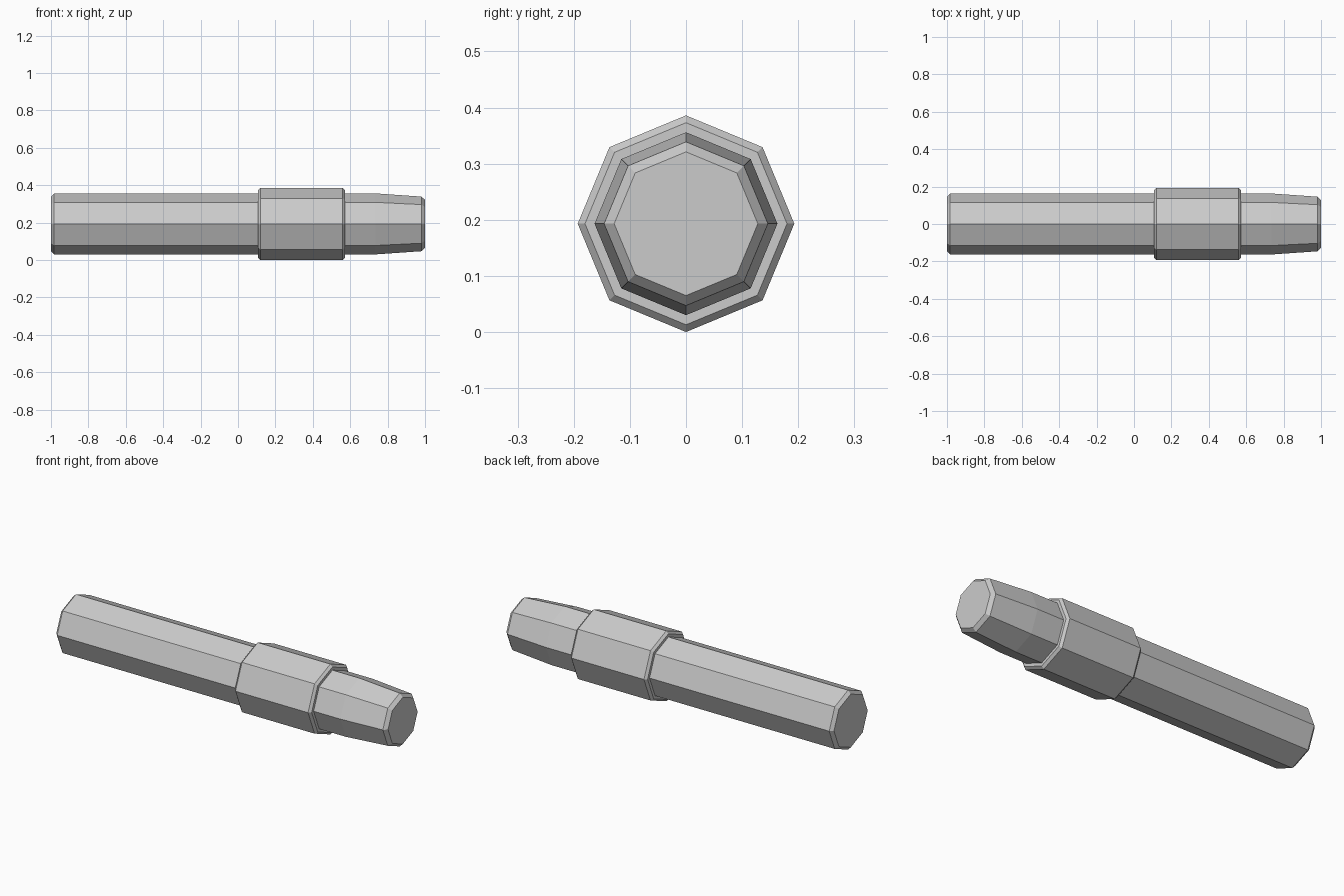
import bpy, bmesh, math

if "Cube" in bpy.data.objects:
    bpy.data.objects.remove(bpy.data.objects["Cube"])

SIDES = 8
AXIS_Z = 0.193


def lathe_x(name, profile):
    """Closed octagonal solid along x from (x, radius) stations."""
    bm = bmesh.new()
    rings = []
    for x, r in profile:
        rings.append([bm.verts.new((x, r * math.cos(a), AXIS_Z + r * math.sin(a)))
                      for a in (2 * math.pi * i / SIDES for i in range(SIDES))])
    for a, b in zip(rings, rings[1:]):
        for i in range(SIDES):
            j = (i + 1) % SIDES
            bm.faces.new((a[i], a[j], b[j], b[i]))
    bm.faces.new(rings[0])
    bm.faces.new(rings[-1])
    bmesh.ops.recalc_face_normals(bm, faces=bm.faces)
    mesh = bpy.data.meshes.new(name)
    bm.to_mesh(mesh)
    bm.free()
    obj = bpy.data.objects.new(name, mesh)
    bpy.context.collection.objects.link(obj)
    return obj


# Long shaft with a chamfered butt and a tapered, chamfered tip
lathe_x("shaft", [(-1.0, 0.146), (-0.983, 0.163), (0.735, 0.163),
                  (0.981, 0.146), (1.0, 0.128)])

# Thicker chamfered collar around the shaft
lathe_x("collar", [(0.107, 0.180), (0.120, 0.193), (0.560, 0.193), (0.573, 0.180)])
